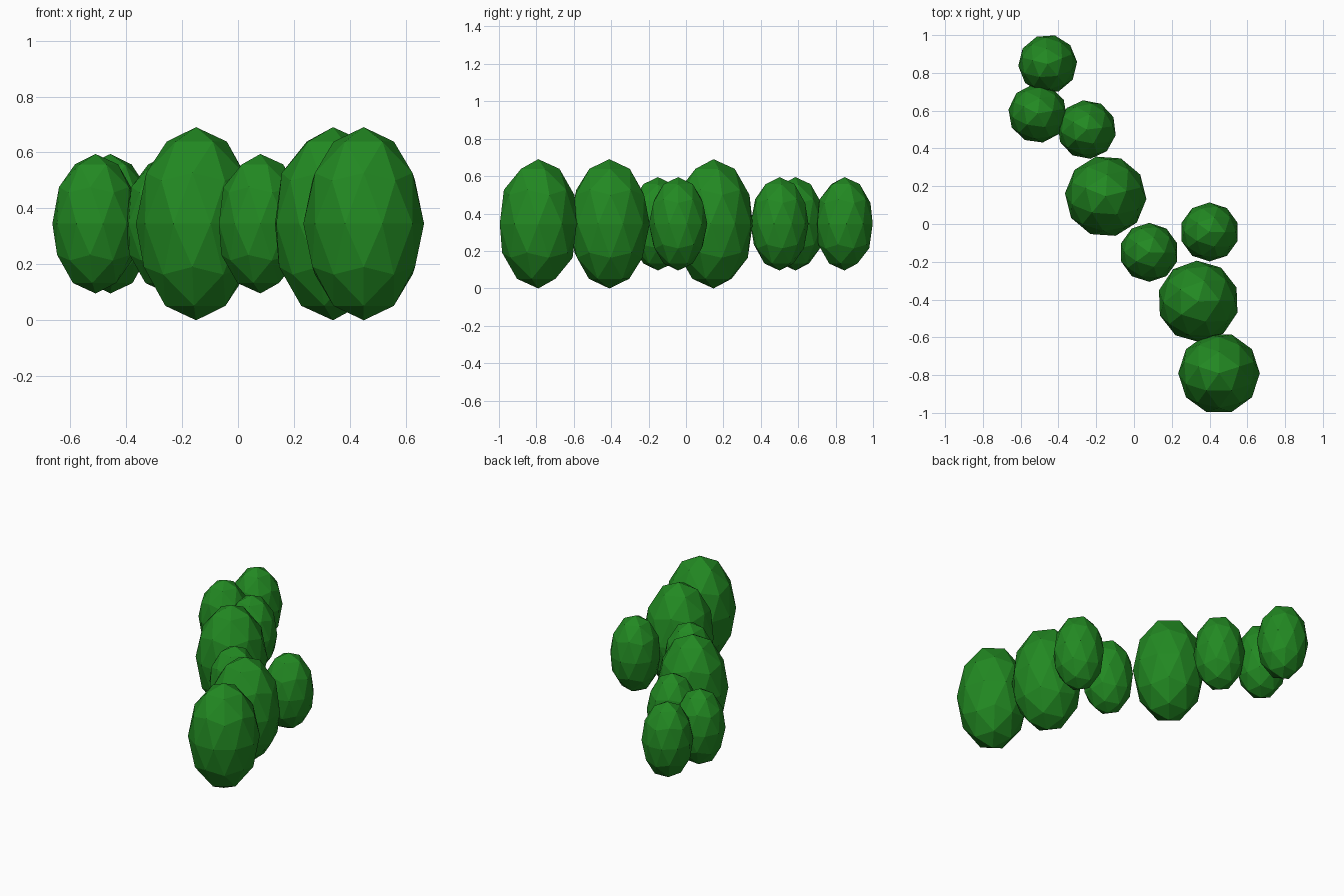
import bpy
from math import radians

if "Cube" in bpy.data.objects:
    bpy.data.objects.remove(bpy.data.objects["Cube"], do_unlink=True)

# Leaf colour
leaf = bpy.data.materials.new("leaf_green")
leaf.use_nodes = True
green = (0.016, 0.25, 0.016, 1)
leaf.diffuse_color = green
leaf.node_tree.nodes["Principled BSDF"].inputs["Base Color"].default_value = green

MID = 0.345      # shared centre height
STRETCH = 1.6    # bushes are taller than wide
LARGE, SMALL = 0.216, 0.156


def bush(name, x, y, radius, turn):
    """Faceted egg-shaped bush, turned about its upright axis."""
    bpy.ops.mesh.primitive_ico_sphere_add(
        subdivisions=2, radius=radius, location=(x, y, MID),
        rotation=(0, 0, radians(turn)))
    ob = bpy.context.object
    ob.name = name
    ob.scale.z = STRETCH
    ob.data.materials.append(leaf)
    bpy.ops.object.shade_flat()


# Winding hedge row, from front to back
bush("large_bush_front", 0.45, -0.79, LARGE, 18)
bush("large_bush_second", 0.34, -0.41, LARGE, 2)
bush("small_bush_side", 0.40, -0.042, SMALL, 0)
bush("small_bush_middle", 0.08, -0.15, SMALL, 0)
bush("large_bush_middle", -0.15, 0.147, LARGE, 14)
bush("small_bush_inner", -0.25, 0.50, SMALL, 7)
bush("small_bush_outer", -0.51, 0.585, SMALL, 10)
bush("small_bush_back", -0.457, 0.847, SMALL, 22)
